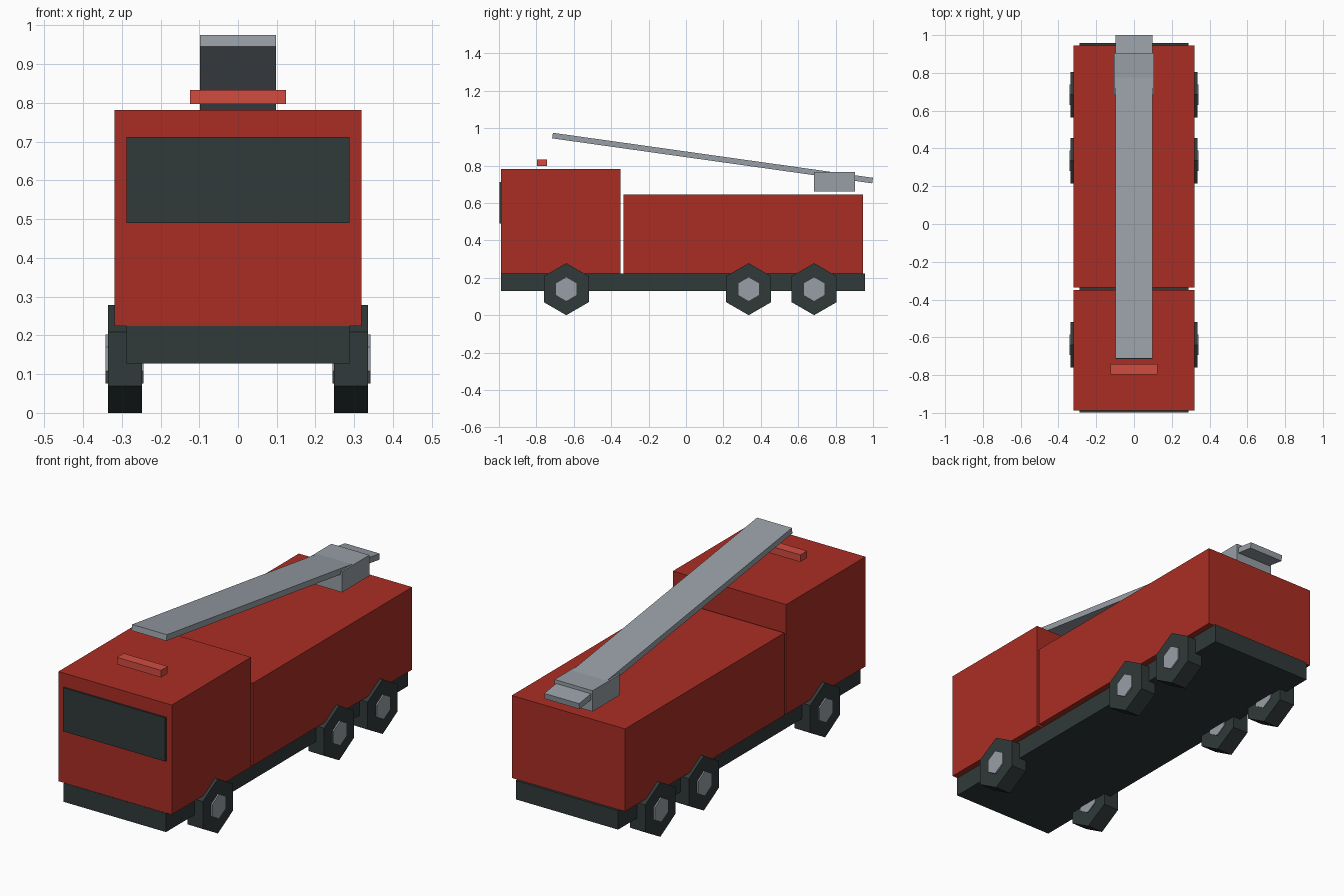
import bpy
import math
from mathutils import Matrix

if "Cube" in bpy.data.objects:
    bpy.data.objects.remove(bpy.data.objects["Cube"], do_unlink=True)


def material(name, rgb):
    mat = bpy.data.materials.new(name)
    mat.use_nodes = True
    colour = (*rgb, 1)
    mat.diffuse_color = colour
    mat.node_tree.nodes["Principled BSDF"].inputs["Base Color"].default_value = colour
    return mat


RED = material("body_red", (0.40, 0.027, 0.017))
BRIGHT = material("beacon_red", (0.64, 0.072, 0.052))
DARK = material("dark_grey", (0.030, 0.041, 0.041))
STEEL = material("steel_grey", (0.31, 0.345, 0.38))


def finish(name, mat):
    obj = bpy.context.object
    obj.name = obj.data.name = name
    obj.data.materials.append(mat)
    return obj


def box(name, mat, half_width, y, z):
    """Box centred on x = 0, spanning the y and z ranges."""
    bpy.ops.mesh.primitive_cube_add(size=1)
    obj = finish(name, mat)
    size = Matrix.Diagonal((2 * half_width, y[1] - y[0], z[1] - z[0], 1))
    obj.data.transform(size)
    obj.location = (0, sum(y) / 2, sum(z) / 2)
    return obj


def hexagon(name, mat, radius, x, y, z):
    """Six-sided drum along x with a corner pointing up."""
    bpy.ops.mesh.primitive_cylinder_add(vertices=6, radius=radius, depth=x[1] - x[0])
    obj = finish(name, mat)
    obj.data.transform(Matrix.Rotation(math.pi / 2, 4, "Y"))
    top = max(v.co.z for v in obj.data.vertices)
    if top < radius * 0.95:
        obj.data.transform(Matrix.Rotation(math.pi / 6, 4, "X"))
    obj.location = (sum(x) / 2, y, z)
    return obj


# Chassis, cab and rear body
box("chassis", DARK, 0.288, (-0.99, 0.957), (0.128, 0.224))
box("cab", RED, 0.319, (-0.988, -0.35), (0.224, 0.782))
box("rear_body", RED, 0.319, (-0.335, 0.945), (0.224, 0.644))
box("windscreen", DARK, 0.288, (-0.997, -0.988), (0.49, 0.712))
box("light_bar", BRIGHT, 0.124, (-0.796, -0.742), (0.797, 0.833))

# Turntable and sloping ladder
box("ladder_turntable", STEEL, 0.107, (0.684, 0.904), (0.66, 0.766))
ladder = box("ladder", STEEL, 0.098, (-0.722, 1.006), (0.825, 0.855))
ladder.location.z = 0.84
ladder.rotation_euler.x = -math.radians(8)

# Three axles with a wheel and hub on each side
for axle, y in (("front", -0.64), ("middle", 0.335), ("rear", 0.685)):
    for side, sign in (("left", 1), ("right", -1)):
        for part, mat, radius, inner, outer in (
            ("wheel", DARK, 0.139, 0.248, 0.335),
            ("hub", STEEL, 0.063, 0.244, 0.342),
        ):
            span = sorted((sign * inner, sign * outer))
            hexagon(f"{axle}_{side}_{part}", mat, radius, span, y, 0.139)
